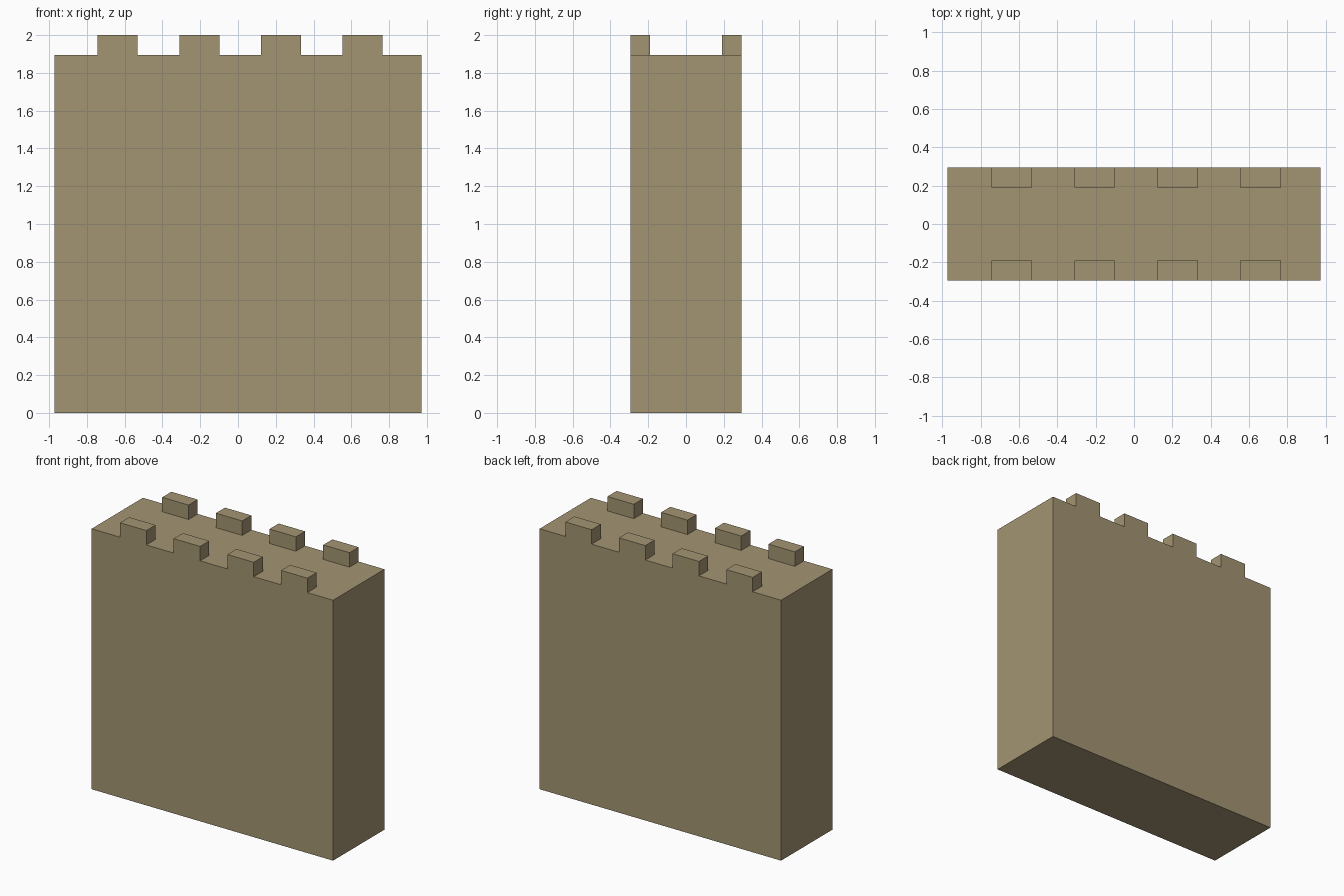
import bpy
import bmesh
from mathutils import Vector

if "Cube" in bpy.data.objects:
    bpy.data.objects.remove(bpy.data.objects["Cube"])

HALF_X, HALF_Y = 0.972, 0.295      # wall footprint
WALL_TOP, TOP = 1.895, 2.0
MERLON_W, MERLON_D = 0.212, 0.105
FIRST_X, PITCH = -0.637, 0.432     # merlon centres

stone = bpy.data.materials.new("sandstone")
stone.diffuse_color = (0.37, 0.30, 0.17, 1.0)
stone.use_nodes = True
stone.node_tree.nodes["Principled BSDF"].inputs["Base Color"].default_value = stone.diffuse_color


def box(name, lo, hi):
    """Flat-shaded box between two corners."""
    lo, hi = Vector(lo), Vector(hi)
    bm = bmesh.new()
    bmesh.ops.create_cube(bm, size=1.0)
    bmesh.ops.scale(bm, vec=hi - lo, verts=bm.verts)
    bmesh.ops.translate(bm, vec=(lo + hi) / 2, verts=bm.verts)
    mesh = bpy.data.meshes.new(name)
    bm.to_mesh(mesh)
    bm.free()
    mesh.materials.append(stone)
    obj = bpy.data.objects.new(name, mesh)
    bpy.context.collection.objects.link(obj)
    return obj


# Solid wall block
box("wall", (-HALF_X, -HALF_Y, 0), (HALF_X, HALF_Y, WALL_TOP))

# Battlements along the front and back edges
rows = {"front": -HALF_Y, "back": HALF_Y - MERLON_D}
for side, y in rows.items():
    for i in range(4):
        x = FIRST_X + i * PITCH - MERLON_W / 2
        box(f"{side}_merlon_{i + 1}", (x, y, WALL_TOP),
            (x + MERLON_W, y + MERLON_D, TOP))
